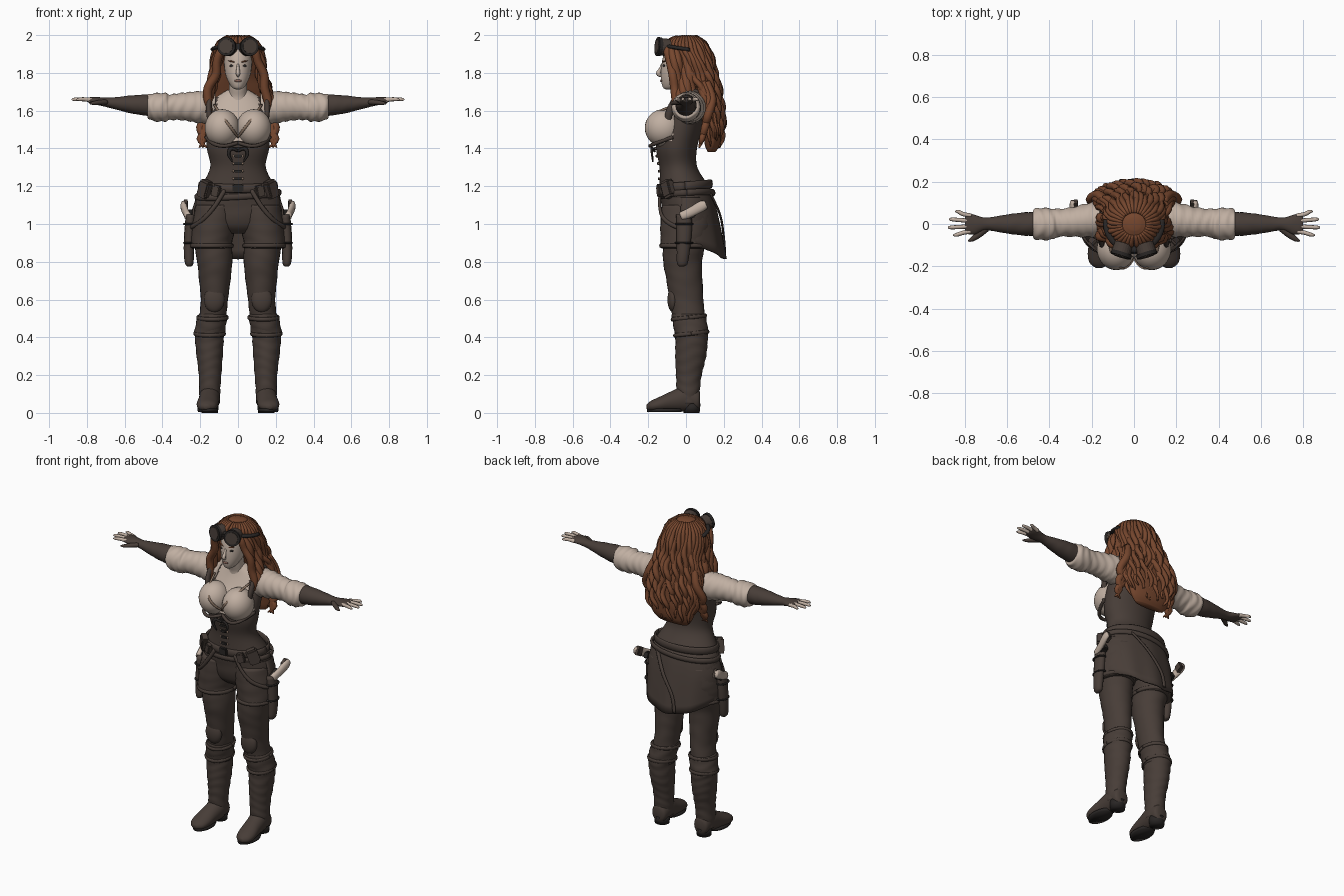
import bpy, bmesh, math, random
from mathutils import Vector as V, Euler
random.seed(4)
pi = math.pi

def mat(name, c):
    m = bpy.data.materials.new(name)
    m.diffuse_color = (*c, 1)
    return m
LEATHER = mat("dark_leather", (0.064, 0.047, 0.039))
CREAM = mat("pale_cloth", (0.53, 0.43, 0.36))
HAIR = mat("auburn_hair", (0.18, 0.062, 0.027))
BLACK = mat("near_black", (0.022, 0.019, 0.018))
TAN = mat("worn_trim", (0.26, 0.18, 0.13))
LIP = mat("lip_brown", (0.25, 0.13, 0.10))

def finish(bm, name, mats, rule=None, smooth=True):
    bmesh.ops.recalc_face_normals(bm, faces=bm.faces)
    for f in bm.faces:
        f.smooth = smooth
        if rule:
            f.material_index = rule(f.calc_center_median())
    me = bpy.data.meshes.new(name)
    bm.to_mesh(me)
    bm.free()
    o = bpy.data.objects.new(name, me)
    bpy.context.collection.objects.link(o)
    for m in (mats if isinstance(mats, list) else [mats]):
        me.materials.append(m)
    return o

def skin(name, rings, mats, rule=None, closed=True):
    bm = bmesh.new()
    vs = [[bm.verts.new(p) for p in r] for r in rings]
    n = len(rings[0])
    for a, b in zip(vs, vs[1:]):
        for i in range(n if closed else n - 1):
            j = (i + 1) % n
            bm.faces.new((a[i], a[j], b[j], b[i]))
    if closed:
        bm.faces.new(vs[0])
        bm.faces.new(vs[-1])
    return finish(bm, name, mats, rule)

def spline(rows, sub):
    # Catmull-Rom through tuples
    out = []
    for i in range(len(rows) - 1):
        p0, p1, p2, p3 = (rows[max(i - 1, 0)], rows[i], rows[i + 1], rows[min(i + 2, len(rows) - 1)])
        for k in range(sub):
            t = k / sub
            out.append(tuple(0.5 * (2 * b + (c - a) * t + (2 * a - 5 * b + 4 * c - d) * t * t
                             + (3 * b - a - 3 * c + d) * t ** 3) for a, b, c, d in zip(p0, p1, p2, p3)))
    return out + [tuple(rows[-1])]

def loft(name, rows, mats, axis='z', n=28, sub=5, wrinkle=0, freq=90, rule=None, s=1):
    # rows: position along axis, two centre coordinates, two radii
    rings = []
    for p, a, b, ra, rb in spline(rows, sub):
        ring = []
        for i in range(n):
            t = 2 * pi * i / n
            w = 1 + wrinkle * math.sin(p * freq + 2.2 * math.sin(t * 2 + p * 11))
            u, v = a + ra * w * math.cos(t), b + rb * w * math.sin(t)
            q = {'z': (u, v, p), 'x': (p, u, v), 'y': (u, p, v)}[axis]
            ring.append((q[0] * s, q[1], q[2]))
        rings.append(ring)
    return skin(name, rings, mats, rule)

def sweep(name, rows, mats, n=8, sub=4, ref=(0, 1, 0), s=1):
    # rows: x, y, z, width, thickness
    pts = spline(rows, sub)
    rings = []
    for i, p in enumerate(pts):
        t = V(pts[min(i + 1, len(pts) - 1)][:3]) - V(pts[max(i - 1, 0)][:3])
        u = t.cross(V(ref)).normalized()
        v = t.cross(u).normalized()
        c = V(p[:3])
        ring = [c + u * p[3] * math.cos(2 * pi * k / n) + v * p[4] * math.sin(2 * pi * k / n) for k in range(n)]
        rings.append([(q.x * s, q.y, q.z) for q in ring])
    return skin(name, rings, mats)

def solid(name, kind, loc, size, mats, rot=(0, 0, 0), n=24):
    bm = bmesh.new()
    if kind == 'ball':
        bmesh.ops.create_uvsphere(bm, u_segments=n, v_segments=n // 2, radius=1)
    elif kind == 'box':
        bmesh.ops.create_cube(bm, size=2)
        bmesh.ops.bevel(bm, geom=bm.edges[:], offset=0.25, segments=2, affect='EDGES')
    else:
        bmesh.ops.create_cone(bm, cap_ends=True, segments=n, radius1=1, radius2=1, depth=2)
    o = finish(bm, name, mats, smooth=(kind == 'ball'))
    o.location, o.scale, o.rotation_euler = loc, size, Euler(rot)
    return o

def hoop(name, cx, cy, z, rx, ry, w, th, mats, tilt=0, a0=0, a1=2 * pi, droop=0):
    rows = []
    for i in range(33):
        a = a0 + (a1 - a0) * i / 32
        rows.append((cx + rx * math.cos(a), cy + ry * math.sin(a), z + tilt * math.sin(a) + droop * math.cos(a), w, th))
    return sweep(name, rows, mats, n=8, sub=1, ref=(0, 0, 1))

# torso: vest with open blouse front, pelvis
loft("torso", [(1.14, 0, 0, .225, .14), (1.2, 0, -.01, .195, .13), (1.3, 0, -.04, .147, .1), (1.4, 0, -.05, .165, .108),
     (1.5, 0, -.03, .17, .115), (1.6, 0, .01, .165, .095), (1.66, 0, .02, .13, .075), (1.71, 0, .01, .055, .05)],
     [LEATHER, CREAM], n=48, rule=lambda c: int(c.z > 1.43 and (c.y < -.07 or (c.z > 1.58 and abs(c.x) < .11 and c.y < .03))))
loft("breeches_hip", [(.95, 0, 0, .12, .07), (1.0, 0, .01, .2, .125), (1.1, 0, .01, .232, .14), (1.19, 0, -.005, .2, .132)], LEATHER, n=40, wrinkle=.008)
for s in (1, -1):
    solid("bust", 'ball', (s * .084, -.118, 1.508), (.092, .1, .1), CREAM, n=32)
    sweep("neckline_chain", [(.125, -.06, 1.63, .006, .006), (.1, -.15, 1.592, .008, .006), (.065, -.205, 1.545, .008, .006),
          (.03, -.2, 1.5, .008, .006), (0, -.16, 1.46, .006, .006)], TAN, s=s)
    sweep("under_bust_edge", [(.17, -.07, 1.46, .01, .01), (.13, -.165, 1.425, .01, .01), (.07, -.19, 1.413, .01, .01), (0, -.16, 1.43, .01, .01)], LEATHER, s=s)
    sweep("vest_strap", [(.14, -.1, 1.5, .02, .014), (.155, -.085, 1.6, .02, .014), (.15, -.02, 1.69, .022, .014),
          (.15, .07, 1.68, .022, .014), (.15, .1, 1.58, .02, .014)], LEATHER, ref=(1, 0, 0), s=s)
    sweep("lace_bow", [(0, -.165, 1.385, .006, .006), (.035, -.18, 1.4, .01, .007), (.05, -.18, 1.37, .009, .006), (.03, -.175, 1.33, .004, .004)], BLACK, s=s)
for z, y in ((1.2, -.143), (1.24, -.142), (1.28, -.142), (1.32, -.146), (1.36, -.154), (1.4, -.162)):
    solid("corset_lace", 'box', (0, y, z), (.02, .007, .007), BLACK)
    for s in (1, -1):
        solid("corset_eyelet", 'ball', (s * .024, y + .003, z), (.007, .006, .007), TAN, n=8)

# neck and head
loft("neck", [(1.62, 0, .0, .075, .06), (1.67, 0, -.005, .052, .052), (1.72, 0, -.02, .047, .05), (1.79, 0, -.03, .05, .05)], CREAM)
loft("face", [(1.713, 0, -.095, .012, .012), (1.722, 0, -.085, .03, .036), (1.75, 0, -.068, .05, .062), (1.79, 0, -.05, .066, .083),
     (1.84, 0, -.038, .073, .092), (1.89, 0, -.03, .073, .09), (1.94, 0, -.02, .06, .075), (1.965, 0, -.02, .02, .02)], CREAM)
sweep("nose", [(0, -.127, 1.845, .006, .006), (0, -.136, 1.82, .008, .009), (0, -.146, 1.797, .013, .012), (0, -.13, 1.785, .009, .006)], CREAM, ref=(1, 0, 0))
for s in (1, -1):
    solid("eye", 'ball', (s * .032, -.117, 1.838), (.015, .006, .0065), BLACK, (0, 0, s * .35), 12)
    solid("eyebrow", 'ball', (s * .034, -.117, 1.861), (.02, .006, .004), HAIR, (0, -s * .2, s * .35), 12)
solid("lips", 'ball', (0, -.13, 1.758), (.02, .007, .007), LIP, n=12)

# hair: inner mass, rear strands, face-framing locks
MASS = [(1.998, 0, 0, .03, .03), (1.975, 0, 0, .085, .08), (1.93, 0, .005, .113, .108), (1.87, 0, .03, .125, .103), (1.8, 0, .058, .135, .09),
        (1.7, 0, .095, .155, .075), (1.6, 0, .125, .17, .06), (1.5, 0, .14, .165, .05), (1.42, 0, .14, .135, .04), (1.38, 0, .135, .1, .02)]
loft("hair_mass", MASS, HAIR, n=40, wrinkle=.02, freq=50)
ROWS = spline(MASS, 4)
def envelope(z):
    return min(ROWS, key=lambda r: abs(r[0] - z))
for i in range(34):
    a = math.radians(-172 + 344 * i / 33)
    side = abs(a) > 2.05
    end = 1.9 if side else 1.35 + random.random() * .1 + .03 * abs(a)
    ph, rows, m = random.random() * 6.3, [], 6 if side else 18
    for k in range(m + 1):
        t = k / m
        z = 1.99 + (end - 1.99) * t
        _, _, cy, rx, ry = envelope(z)
        wave = .013 * min(1, t * 2) * (not side)
        b = a + wave * 9 * math.sin(ph + z * 36)
        q = wave * math.cos(ph + z * 36)
        r = (.021 if not side else .015) * (1 - .75 * t ** 5) * (.6 + min(.4, t * 2))
        rows.append((math.sin(b) * (rx + q), cy + math.cos(b) * (ry + q), z, r, r * .8))
    sweep("hair_strand", rows, HAIR, n=7, sub=2, ref=(math.cos(a), -math.sin(a), 0.01))
for s in (1, -1):
    for j in range(5):
        d = j * .022
        ph = j * 1.7 + s
        path = [(.02, -.085, 1.965), (.085, -.1 + d, 1.925), (.115, -.085 + d, 1.86), (.125, -.07 + d, 1.79), (.145, -.06 + d, 1.72), (.165, -.055 + d, 1.65), (.145 + d * .5, -.075 + d, 1.59)]
        sweep("face_lock", [(x + .013 * math.sin(ph + k * 2.2) * (k > 1), y, z, r, r) for k, ((x, y, z), r) in
              enumerate(zip(path, (.012, .02, .022, .023, .024, .022, .005)))], HAIR, ref=(0, 1, .1), s=s)
    for j in range(3):
        d = j * .02
        sweep("shoulder_lock", [(.14, .07 + d, 1.75, .02, .02), (.17, .1 + d, 1.66, .025, .022), (.165 + d, .115, 1.57, .024, .022),
              (.2 - d, .1, 1.51, .022, .02), (.18 + d * .6, .085, 1.45, .016, .015), (.205 - d, .07, 1.405, .004, .004)], HAIR, s=s)

# goggles
hoop("goggle_strap", 0, .0, 1.925, .13, .122, .016, .01, BLACK, tilt=-.02, a0=pi * .95, a1=pi * 2.05)
for s in (1, -1):
    r = (pi / 2 - .1, 0, s * .3)
    solid("goggle_cup", 'cyl', (s * .056, -.122, 1.937), (.046, .046, .03), LEATHER, r)
    solid("goggle_rim", 'cyl', (s * .06, -.144, 1.939), (.05, .05, .009), BLACK, r)
    solid("goggle_lens", 'cyl', (s * .062, -.152, 1.94), (.037, .037, .004), LEATHER, r)
solid("goggle_bridge", 'box', (0, -.128, 1.935), (.02, .015, .01), BLACK)

for s in (1, -1):
    # sleeves, gloves, fingers
    loft("sleeve", [(.12, .025, 1.615, .075, .085), (.2, .02, 1.618, .082, .085), (.29, .01, 1.622, .07, .073), (.36, .005, 1.618, .066, .068),
         (.385, 0, 1.618, .073, .075), (.44, 0, 1.618, .076, .074), (.475, 0, 1.622, .068, .064), (.478, 0, 1.622, .045, .045)], CREAM, 'x', sub=7, wrinkle=.035, freq=130, s=s)
    loft("glove", [(.42, 0, 1.628, .055, .056), (.5, 0, 1.63, .056, .055), (.58, 0, 1.634, .048, .045), (.66, 0, 1.64, .035, .03), (.705, 0, 1.645, .03, .024),
         (.75, -.003, 1.652, .045, .02), (.785, 0, 1.656, .048, .015), (.8, 0, 1.657, .04, .01)], LEATHER, 'x', wrinkle=.015, s=s)
    for j, (y, ln) in enumerate(((-.038, .855), (-.012, .88), (.016, .875), (.043, .845))):
        sweep("finger", [(.77, y * .9, 1.655, .012, .011), (.81, y * 1.1, 1.66, .011, .01), (ln - .015, y * 1.35, 1.66, .009, .009), (ln, y * 1.4, 1.657, .004, .004)], CREAM, s=s)
    sweep("thumb", [(.7, -.02, 1.645, .018, .014), (.735, -.05, 1.643, .016, .013), (.765, -.072, 1.64, .011, .01), (.785, -.08, 1.638, .004, .004)], LEATHER, ref=(0, 0, 1), s=s)
    # legs, shorts, boots
    loft("leg", [(1.06, .12, 0, .1, .12), (.9, .13, -.01, .1, .112), (.8, .123, -.018, .093, .103), (.7, .123, -.008, .083, .095), (.6, .125, .002, .072, .09), (.5, .135, .015, .072, .085), (.4, .15, .028, .074, .084)], LEATHER, wrinkle=.012, freq=70, s=s)
    loft("shorts_leg", [(1.1, .11, 0, .112, .13), (1.0, .128, 0, .118, .136), (.91, .14, -.008, .111, .126), (.875, .14, -.01, .111, .126), (.87, .14, -.01, .09, .1)], LEATHER, wrinkle=.01, s=s)
    hoop("shorts_cuff", s * .14, -.009, .885, .11, .125, .008, .012, LEATHER)
    loft("boot_shaft", [(.52, .135, .015, .06, .075), (.515, .135, .015, .077, .09), (.43, .15, .028, .081, .089), (.4, .152, .03, .077, .086), (.3, .15, .025, .069, .082),
         (.2, .148, .015, .06, .068), (.12, .15, .012, .056, .062), (.05, .15, .012, .054, .06)], LEATHER, wrinkle=.022, freq=110, sub=7, s=s)
    for z, cy in ((.505, .015), (.42, .028)):
        hoop("boot_strap", s * (.135 if z > .5 else .15), cy, z, .08, .09, .006, .011, LEATHER, tilt=.01)
    solid("knee_pad", 'ball', (s * .126, -.068, .6), (.055, .03, .068), LEATHER)
    loft("foot", [(.075, .15, .07, .03, .04), (.06, .15, .07, .048, .058), (0, .15, .078, .055, .07), (-.07, .155, .062, .055, .056), (-.14, .162, .045, .057, .04),
         (-.185, .164, .036, .045, .028), (-.208, .165, .032, .015, .012)], LEATHER, 'y', s=s)
    loft("sole", [(.005, .16, -.115, .052, .09), (.022, .16, -.112, .056, .096)], BLACK, sub=1, s=s)
    loft("heel", [(0, .15, .03, .044, .042), (.05, .15, .03, .049, .047)], BLACK, sub=1, s=s)
    # holster, pistol grip, hip straps, pouches
    sweep("holster", [(.25, -.01, 1.05, .026, .042), (.257, -.01, .95, .028, .04), (.26, -.015, .85, .027, .034), (.258, -.02, .79, .022, .028), (.258, -.02, .775, .01, .012)], LEATHER, n=12, s=s)
    for z in (.9, 1.0):
        hoop("holster_band", s * .256, -.01, z, .028, .043, .007, .005, BLACK)
    sweep("pistol_grip", [(.265, -.025, 1.04, .018, .024), (.278, .03, 1.065, .016, .026), (.288, .08, 1.093, .017, .028), (.29, .107, 1.105, .012, .02)], CREAM, n=12, ref=(0, 0, 1), s=s)
    solid("pistol_back", 'box', (s * .255, .01, 1.045), (.018, .04, .022), BLACK, (.4, 0, 0))
    solid("grip_cap", 'box', (s * .276, .085, 1.095), (.012, .025, .028), LEATHER, (.5, 0, 0))
    sweep("hip_strap", [(.07, -.135, 1.18, .008, .012), (.12, -.14, 1.1, .008, .012), (.18, -.12, 1.03, .008, .012), (.245, -.05, .985, .008, .012), (.255, .02, .99, .008, .012)], LEATHER, ref=(0, 0, 1), s=s)
    solid("belt_pouch", 'box', (s * .175, -.095, 1.185), (.034, .022, .048), LEATHER, (0, -s * .35, s * .75))
    solid("small_pouch", 'box', (s * .115, -.135, 1.175), (.022, .016, .03), LEATHER, (0, -s * .25, s * .4))

# belts and coat tail
hoop("waist_belt", 0, -.005, 1.2, .203, .138, .009, .024, LEATHER, tilt=.012)
hoop("hip_belt", 0, .005, 1.155, .222, .142, .009, .017, LEATHER, tilt=.01, droop=.012)
solid("belt_buckle", 'box', (0, -.146, 1.19), (.028, .01, .022), BLACK)
rings = []
for k in range(9):
    t = k / 8
    row = []
    for i in range(33):
        a = math.radians(-10 + 200 * i / 32)
        back = max(0, math.sin(a))
        z = 1.2 + (.885 - .07 * back ** 2 - 1.2) * t
        row.append(((.2 + .045 * min(1, t * 2.5)) * math.cos(a), .0 + (.125 + .085 * t ** .75 + .006 * math.sin(a * 9) * t) * math.sin(a), z))
    rings.append(row)
tail = skin("coat_tail", rings, LEATHER, closed=False)
tail.modifiers.new("thickness", 'SOLIDIFY').thickness = .01
sweep("tail_overlap", [(.12, .125, 1.17, .006, .012), (.04, .18, 1.05, .006, .012), (-.04, .2, .93, .006, .012), (-.06, .207, .83, .006, .012)], LEATHER, ref=(1, 0, 0))
